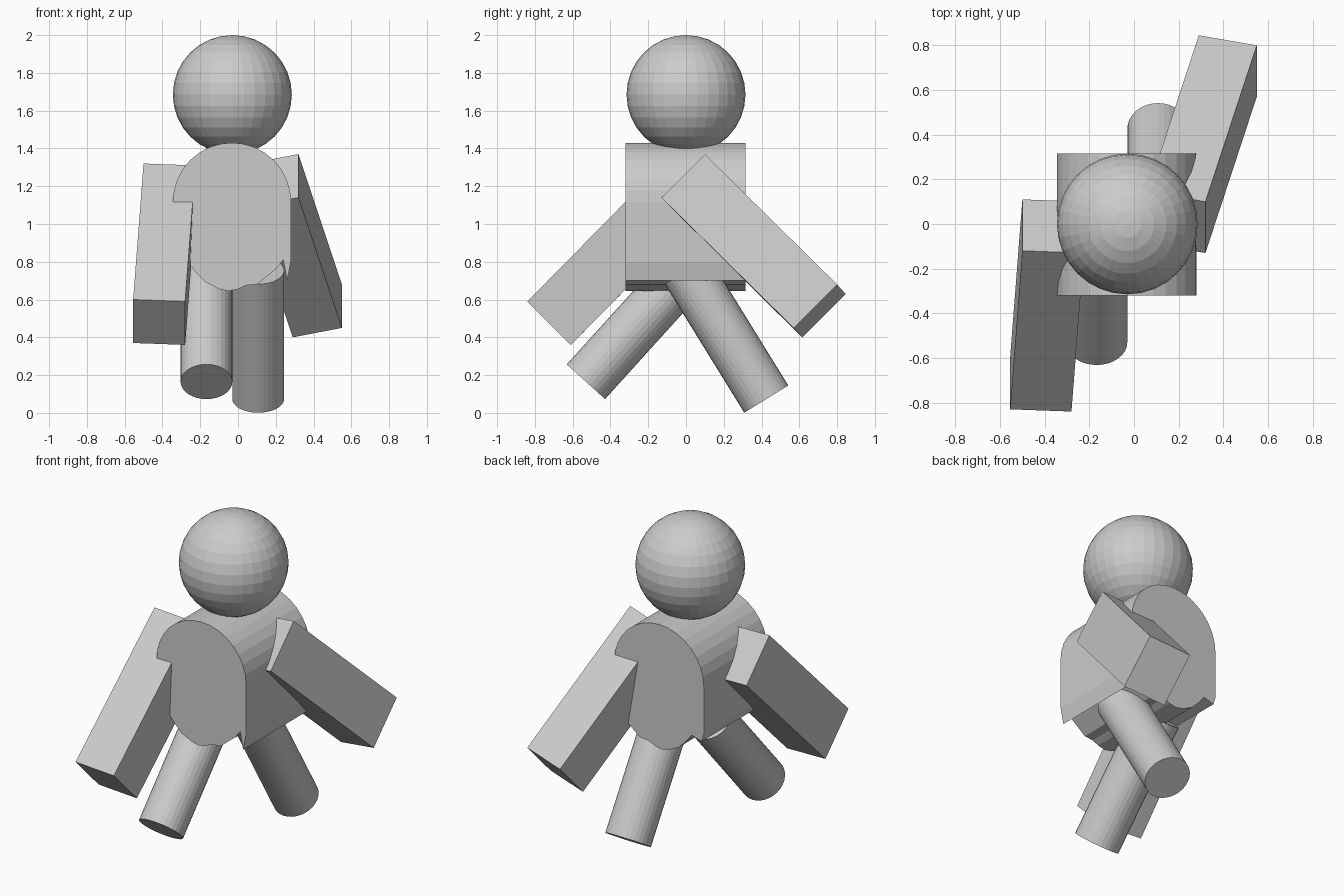
import bpy, bmesh, math
from mathutils import Vector

cube = bpy.data.objects.get("Cube")
if cube:
    bpy.data.objects.remove(cube, do_unlink=True)

grey = bpy.data.materials.new("plain_grey")
grey.use_nodes = True
grey.diffuse_color = (0.6, 0.6, 0.6, 1)
grey.node_tree.nodes["Principled BSDF"].inputs["Base Color"].default_value = (0.6, 0.6, 0.6, 1)


def add_part(name, bm):
    bmesh.ops.recalc_face_normals(bm, faces=bm.faces[:])
    mesh = bpy.data.meshes.new(name)
    bm.to_mesh(mesh)
    bm.free()
    mesh.materials.append(grey)
    obj = bpy.data.objects.new(name, mesh)
    bpy.context.collection.objects.link(obj)
    return obj


def extrude_face(name, points, offset):
    bm = bmesh.new()
    face = bm.faces.new([bm.verts.new(p) for p in points])
    result = bmesh.ops.extrude_face_region(bm, geom=[face], use_keep_orig=True)
    moved = [g for g in result["geom"] if isinstance(g, bmesh.types.BMVert)]
    bmesh.ops.translate(bm, verts=moved, vec=offset)
    return add_part(name, bm)


def box_arm(name, corner, across, height, length):
    # Box spanned from the outer top corner of the hand end
    c, w, h, l = map(Vector, (corner, across, height, length))
    extrude_face(name, [c, c + w, c + w - h, c - h], -l)


def round_leg(name, foot, direction, length=0.8, radius=0.137):
    axis = Vector(direction).normalized()
    bm = bmesh.new()
    bmesh.ops.create_cone(bm, cap_ends=True, segments=32, radius1=radius,
                          radius2=radius, depth=length)
    leg = add_part(name, bm)
    leg.rotation_mode = "QUATERNION"
    leg.rotation_quaternion = axis.to_track_quat("Z", "Y")
    leg.location = Vector(foot) + axis * length / 2


# Head
bm = bmesh.new()
bmesh.ops.create_uvsphere(bm, u_segments=32, v_segments=16, radius=0.315)
add_part("head", bm).location = (-0.03, 0, 1.685)

# Torso: arched top, uneven underside, extruded front to back
arch = [(-0.032 + 0.313 * math.cos(math.pi * i / 16),
         1.117 + 0.313 * math.sin(math.pi * i / 16)) for i in range(17)]
underside = [(-0.345, 0.82), (-0.33, 0.77), (-0.26, 0.79), (-0.22, 0.74),
             (-0.17, 0.69), (-0.1, 0.655), (-0.05, 0.645), (0, 0.655),
             (0.04, 0.675), (0.1, 0.68), (0.2, 0.76), (0.24, 0.81),
             (0.26, 0.7), (0.28, 0.8)]
extrude_face("torso", [(x, -0.32, z) for x, z in arch + underside], (0, 0.635, 0))

# Arms: left swings back, right swings forward
box_arm("left_arm", (0.55, 0.8, 0.68), (-0.26, 0.045, -0.05), (0, 0.23, 0.23), (0.23, 0.7, -0.69))
box_arm("right_arm", (-0.555, -0.83, 0.6), (0.275, -0.01, -0.01), (0, -0.23, 0.23), (-0.055, -0.71, -0.72))

# Legs
round_leg("left_leg", (0.107, 0.425, 0.073), (0, -0.525, 0.85))
round_leg("right_leg", (-0.167, -0.53, 0.165), (0, 0.67, 0.74))
